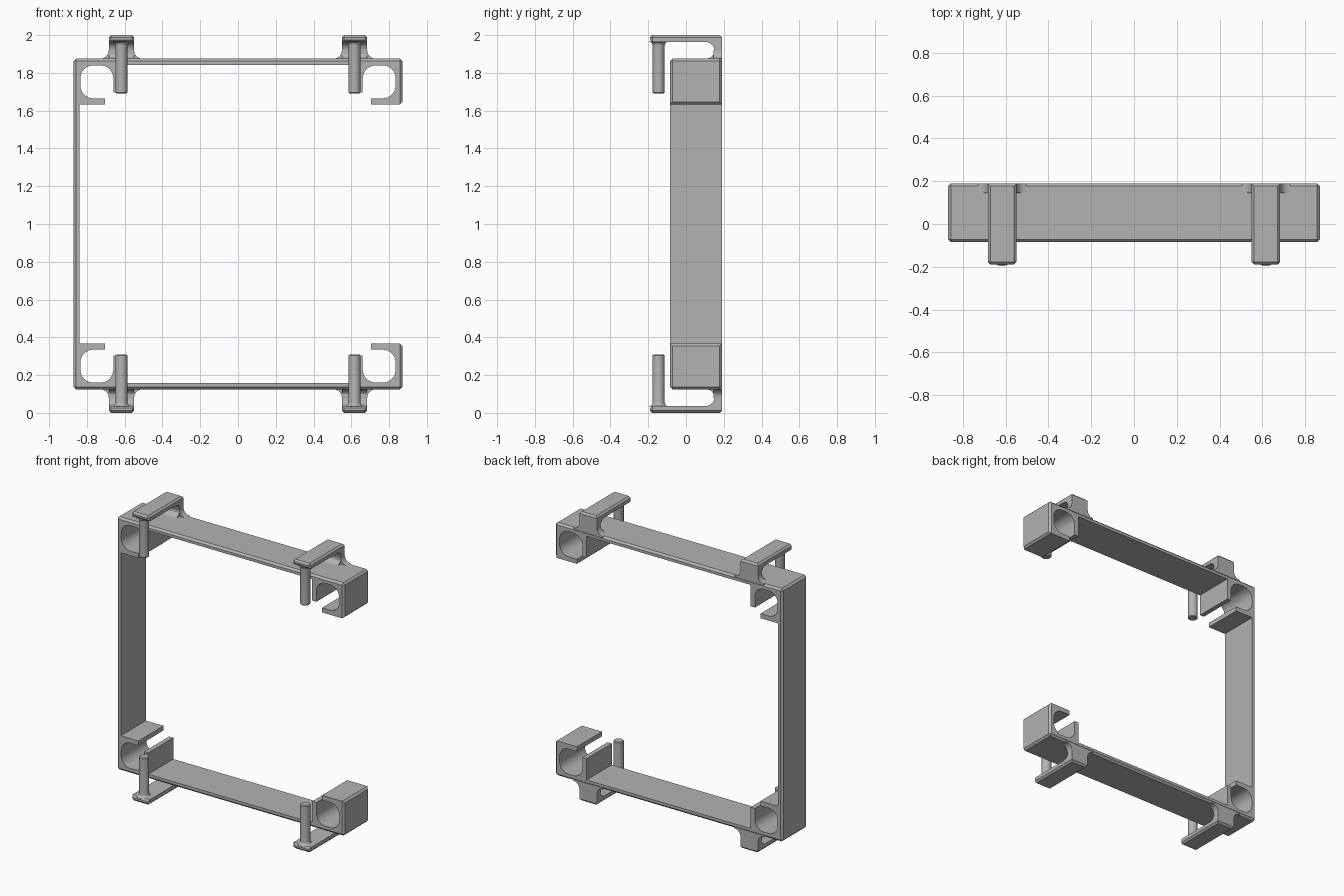
import bpy, bmesh
from math import sin, cos, radians, pi

cube = bpy.data.objects.get("Cube")
if cube:
    bpy.data.objects.remove(cube)

grey = bpy.data.materials.new("plain_grey")
grey.use_nodes = True
grey.diffuse_color = (0.45, 0.45, 0.45, 1)
grey.node_tree.nodes["Principled BSDF"].inputs["Base Color"].default_value = (0.45, 0.45, 0.45, 1)

X, TOP, FRONT, BACK = 0.87, 1.875, -0.085, 0.19
PIN_X, PIN_Y = 0.617, -0.145


def arc(cx, cy, r, a0, a1, n=8):
    """Points on an arc, angles in degrees."""
    angles = [radians(a0 + (a1 - a0) * i / n) for i in range(n + 1)]
    return [(cx + r * cos(a), cy + r * sin(a)) for a in angles]


def finish(bm, name, smooth=35):
    bmesh.ops.recalc_face_normals(bm, faces=bm.faces)
    mesh = bpy.data.meshes.new(name)
    bm.to_mesh(mesh)
    bm.free()
    mesh.materials.append(grey)
    obj = bpy.data.objects.new(name, mesh)
    bpy.context.collection.objects.link(obj)
    bpy.ops.object.select_all(action='DESELECT')
    obj.select_set(True)
    bpy.context.view_layer.objects.active = obj
    bpy.ops.object.shade_smooth_by_angle(angle=radians(smooth))
    return obj


def extrude(name, profile, place, a, b, bevel_rule=None, width=0.013, flip=False):
    """Extrude a profile from a to b; place(u, v, w) gives the 3D point."""
    bm = bmesh.new()
    rings = [[bm.verts.new(place(u, v, w)) for u, v in profile] for w in (a, b)]
    for ring in rings:
        bm.faces.new(ring)
    n = len(profile)
    for i in range(n):
        j = (i + 1) % n
        bm.faces.new((rings[0][i], rings[0][j], rings[1][j], rings[1][i]))
    bmesh.ops.recalc_face_normals(bm, faces=bm.faces)
    if bevel_rule:
        edges = [e for e in bm.edges if bevel_rule(*[v.co for v in e.verts])]
        bmesh.ops.bevel(bm, geom=edges, offset=width, segments=1, affect='EDGES')
    if flip:
        for v in bm.verts:
            v.co.z = 2 - v.co.z
    return finish(bm, name)


# Clip outline at one corner, from the lip to the underside of the beam
def clip(sx, sz, lip_x):
    pts = [(lip_x, 1.633), (0.703, 1.633), (0.703, 1.665)]
    pts += arc(0.765, 1.735, 0.07, -90, 0)
    pts += arc(0.765, 1.77, 0.07, 0, 90)
    pts += arc(0.73, 1.77, 0.07, 90, 180)
    pts += [(0.66, 1.695), (0.628, 1.695), (0.628, 1.843)]
    return [(sx * x, 1 + sz * (z - 1)) for x, z in pts]


# Three-sided frame with four clips
WALL = 0.838
outline = [(X, TOP)] + clip(1, 1, X) + clip(-1, 1, WALL)[::-1]
outline += clip(-1, -1, WALL) + clip(1, -1, X)[::-1]
outline += [(X, 2 - TOP), (-X, 2 - TOP), (-X, TOP)]


def outer_edge(p, q):
    on_side = abs(p.x) > X - 0.001 and abs(p.x - q.x) < 0.001
    on_end = abs(p.z - 1) > TOP - 1.001 and abs(p.z - q.z) < 0.001
    return on_side or on_end


extrude("frame", outline, lambda u, v, w: (u, w, v), FRONT, BACK, outer_edge)

# Side profile of the bracket: stem, rounded slot and arm
slot_r = (1.963 - TOP) / 2
arm_profile = [(BACK, TOP - 0.01), (BACK, 2), (-0.19, 2), (-0.19, 1.963)]
arm_profile += arc(0.15 - slot_r, TOP + slot_r, slot_r, 90, -90, 14)
arm_profile += [(0.15 - slot_r, TOP - 0.01)]

# Flared foot of the stem
HALF, FILLET = 0.067, 0.045
right = arc(HALF + FILLET, TOP + FILLET, FILLET, 180, 270)
foot_profile = right + [(HALF + FILLET, TOP - 0.01)]
foot_profile += [(-x, z) for x, z in foot_profile[::-1]]


def arm_edge(p, q):
    return (p.z > 1.999 and q.z > 1.999) or (p.y < -0.189 and q.y < -0.189)


def make_pin(name, x, flip):
    """Round pin with a chamfered tip and a flared root."""
    profile = [(0.0, 1.692), (0.027, 1.692), (0.032, 1.697)]
    profile += [(r, z) for r, z in arc(0.052, 1.945, 0.02, 180, 90, 5)]
    profile += [(0.0, 1.967)]
    bm = bmesh.new()
    verts = [bm.verts.new((x + r, PIN_Y, z)) for r, z in profile]
    edges = [bm.edges.new(pair) for pair in zip(verts, verts[1:])]
    bmesh.ops.spin(bm, geom=verts + edges, cent=(x, PIN_Y, 0), axis=(0, 0, 1),
                   angle=2 * pi, steps=28, use_merge=True)
    bmesh.ops.remove_doubles(bm, verts=bm.verts, dist=0.0005)
    if flip:
        for v in bm.verts:
            v.co.z = 2 - v.co.z
    finish(bm, name)


# Four brackets with pins
for side, sx in (("left", 1), ("right", -1)):
    for level, flip in (("upper", False), ("lower", True)):
        cx = sx * PIN_X
        tag = f"{level}_{side}"
        extrude(f"{tag}_bracket", arm_profile, lambda u, v, w: (w, u, v),
                cx - HALF, cx + HALF, arm_edge, 0.012, flip)
        extrude(f"{tag}_bracket_foot", foot_profile, lambda u, v, w: (cx + u, w, v),
                0.145, BACK, flip=flip)
        make_pin(f"{tag}_pin", cx, flip)
